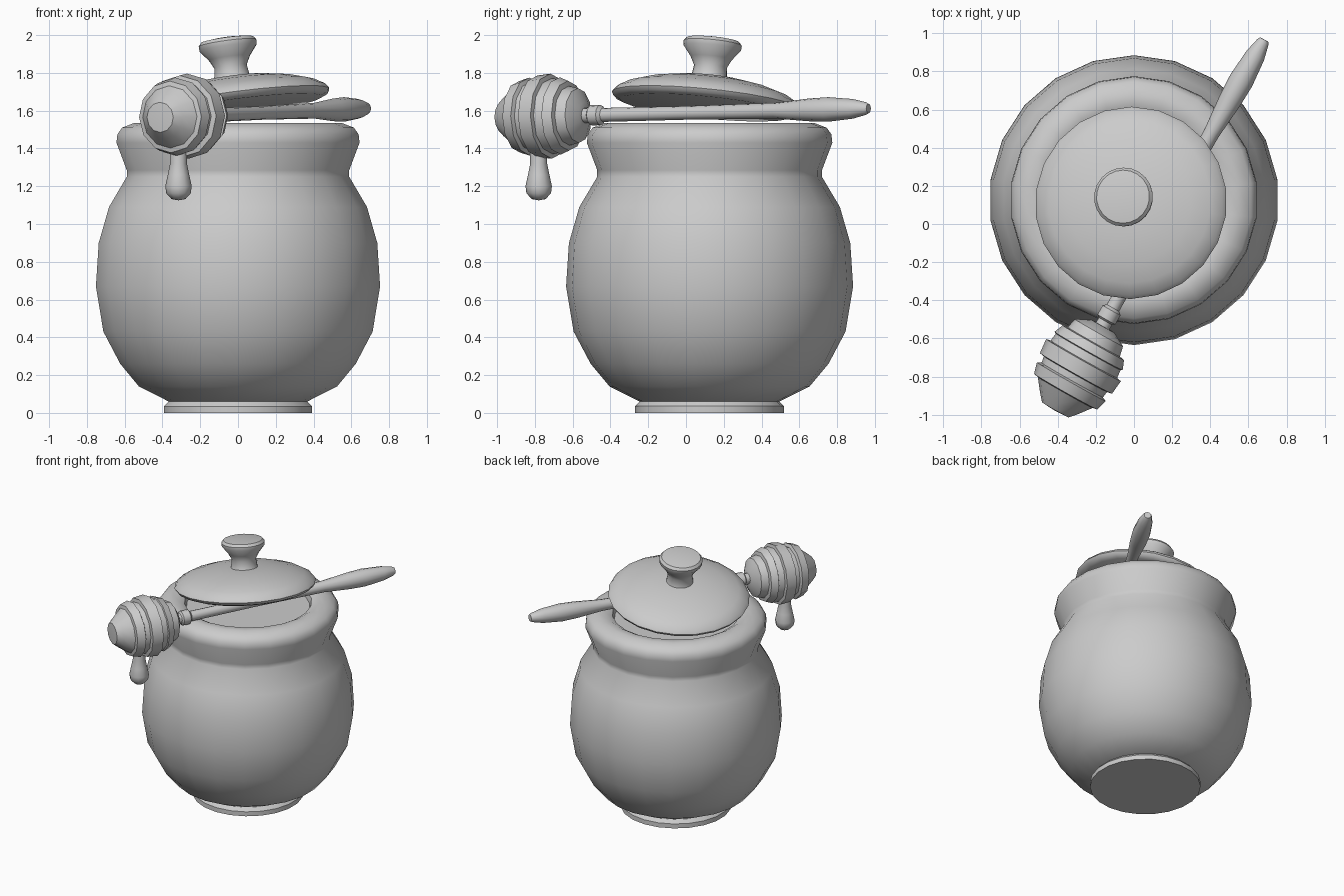
import bpy, bmesh
from math import sin, cos, pi, radians
from mathutils import Vector


def lathe(name, profile, sides, origin, axis=(0, 0, 1), angle=40):
    """Revolve (radius, height) points about an axis through origin."""
    bm = bmesh.new()
    rings = []
    for r, h in profile:
        if r == 0:
            rings.append([bm.verts.new((0, 0, h))])
        else:
            rings.append([bm.verts.new((r * cos(pi / 2 + 2 * pi * i / sides),
                                        r * sin(pi / 2 + 2 * pi * i / sides), h))
                          for i in range(sides)])
    for a, b in zip(rings, rings[1:]):
        for i in range(sides):
            j = (i + 1) % sides
            quad = [a[i % len(a)], a[j % len(a)], b[j % len(b)], b[i % len(b)]]
            bm.faces.new(list(dict.fromkeys(quad)))
    bmesh.ops.recalc_face_normals(bm, faces=bm.faces)
    mesh = bpy.data.meshes.new(name)
    bm.to_mesh(mesh)
    bm.free()
    obj = bpy.data.objects.new(name, mesh)
    bpy.context.collection.objects.link(obj)
    obj.location = origin
    obj.rotation_mode = 'QUATERNION'
    obj.rotation_quaternion = Vector((0, 0, 1)).rotation_difference(Vector(axis))
    bpy.ops.object.select_all(action='DESELECT')
    obj.select_set(True)
    bpy.context.view_layer.objects.active = obj
    bpy.ops.object.shade_smooth_by_angle(angle=radians(angle))
    return obj


POT = (0, 0.125, 0)

# Foot ring under the pot
lathe("foot", [(0, 0), (0.395, 0), (0.395, 0.035), (0.365, 0.065), (0, 0.065)], 22, POT)

# Round pot body with flared, rolled rim and a short inner wall
lathe("pot_body", [(0, 0.055), (0.36, 0.055), (0.53, 0.14), (0.63, 0.26), (0.72, 0.43),
                   (0.76, 0.67), (0.745, 0.9), (0.69, 1.09), (0.595, 1.25), (0.595, 1.285),
                   (0.65, 1.43), (0.645, 1.475), (0.62, 1.51), (0.555, 1.535),
                   (0.5, 1.535), (0.455, 1.51), (0.44, 1.46), (0.44, 1.38)], 22, POT)

# Honey surface inside the opening
lathe("honey", [(0, 1.47), (0.442, 1.47), (0.442, 1.38)], 22, POT)

# Lid propped up by the dipper stick, with its knob
LID, LID_AXIS = (-0.012, 0.108, 1.622), (-0.13, 0.1, 1)
lathe("lid", [(0, 0), (0.46, -0.005), (0.495, 0.01), (0.507, 0.03), (0.49, 0.055),
              (0.43, 0.09), (0.33, 0.122), (0.2, 0.147), (0.09, 0.155), (0, 0.155)],
      22, LID, LID_AXIS)
lathe("lid_knob", [(0.105, 0.13), (0.095, 0.16), (0.087, 0.215), (0.11, 0.26), (0.153, 0.315),
                   (0.155, 0.34), (0.14, 0.358), (0.09, 0.365), (0, 0.367)],
      22, LID, LID_AXIS)

# Honey dipper lying across the rim
TIP, DIR = (-0.405, -0.962, 1.565), (1.09, 1.932, 0.047)
lathe("dipper_head", [(0, -0.02), (0.08, -0.015), (0.115, 0.025), (0.165, 0.09), (0.19, 0.095),
                      (0.207, 0.155), (0.185, 0.165), (0.19, 0.2), (0.217, 0.205),
                      (0.225, 0.285), (0.2, 0.29), (0.195, 0.335), (0.205, 0.34),
                      (0.185, 0.39), (0.157, 0.395), (0.145, 0.45), (0.07, 0.49), (0, 0.49)],
      12, TIP, DIR, 30)
lathe("dipper_handle", [(0, 0.46), (0.04, 0.46), (0.04, 0.52), (0.054, 0.53), (0.054, 0.585),
                        (0.037, 0.6), (0.036, 1.1), (0.042, 1.65), (0.06, 1.85), (0.065, 1.97),
                        (0.052, 2.12), (0.033, 2.2), (0.025, 2.215), (0, 2.215)],
      12, TIP, DIR)

# Honey drip hanging from the head
lathe("honey_drip", [(0, 1.125), (0.037, 1.132), (0.065, 1.163), (0.07, 1.2), (0.057, 1.26),
                     (0.045, 1.32), (0.046, 1.46), (0, 1.46)], 12, (-0.315, -0.78, 0))
